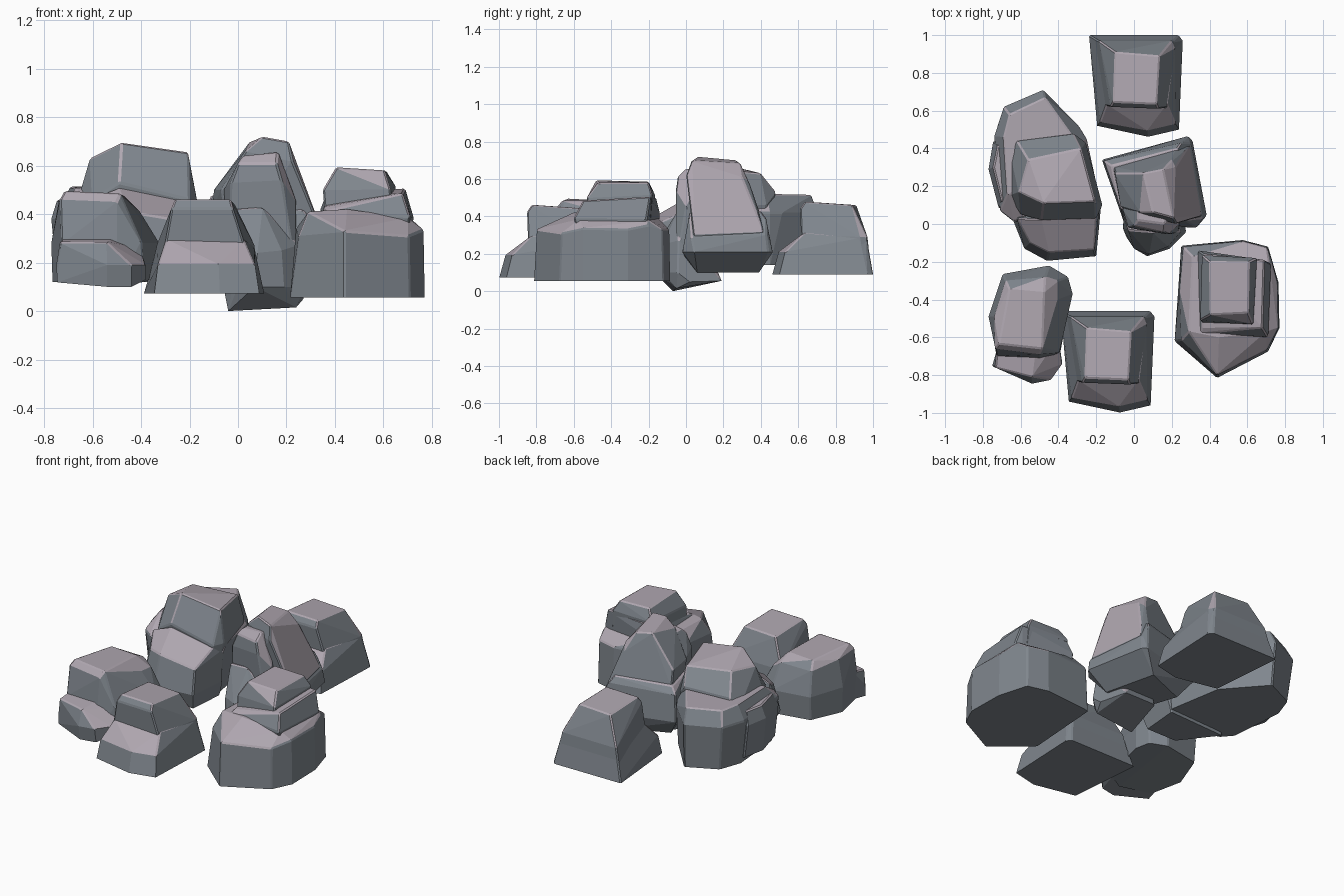
import bpy, bmesh
from mathutils import Vector


def material(name, rgb):
    m = bpy.data.materials.new(name)
    m.diffuse_color = (*rgb, 1)
    return m


STONE = material("blue_grey_stone", (0.215, 0.24, 0.27))
TOP = material("pale_mauve_stone", (0.43, 0.385, 0.435))


def chunk(name, points, offset):
    """One convex, slightly chipped block of stone."""
    bm = bmesh.new()
    for p in points:
        bm.verts.new(Vector(p) + Vector(offset))
    res = bmesh.ops.convex_hull(bm, input=bm.verts)
    loose = {g for g in res["geom_interior"] + res["geom_unused"]
             if isinstance(g, bmesh.types.BMVert)}
    bmesh.ops.delete(bm, geom=list(loose), context='VERTS')
    bmesh.ops.dissolve_limit(bm, angle_limit=0.12, verts=bm.verts, edges=bm.edges)
    sharp = [e for e in bm.edges if e.is_manifold and e.calc_face_angle() > 0.55
             and max(v.co.z for v in e.verts) > 0.25]
    bmesh.ops.bevel(bm, geom=sharp, offset=0.007, segments=1, profile=0.5,
                    affect='EDGES', clamp_overlap=True)
    bmesh.ops.recalc_face_normals(bm, faces=bm.faces)
    mesh = bpy.data.meshes.new(name)
    bm.to_mesh(mesh)
    bm.free()
    ob = bpy.data.objects.new(name, mesh)
    bpy.context.collection.objects.link(ob)
    return ob


def is_pale(f):
    """Upward faces and chipped top edges are pale; back slopes must be flatter."""
    n = f.normal
    if f.calc_area() < 0.005 and n.z > 0.45:
        return True
    return n.z > (0.8 if n.y > 0.3 else 0.6)


def rock(name, chunks, offset=(0, 0, 0), extra=lambda f: False):
    """Fuses chunks into one closed rock and colours it by face direction."""
    ob, *others = [chunk(name if i == 0 else "helper_chunk", pts, offset)
                   for i, pts in enumerate(chunks)]
    for o in others:
        o.hide_render = True
        mod = ob.modifiers.new("fuse", 'BOOLEAN')
        mod.operation, mod.solver, mod.object = 'UNION', 'EXACT', o
    bpy.context.view_layer.update()
    fused = bpy.data.meshes.new_from_object(
        ob.evaluated_get(bpy.context.evaluated_depsgraph_get()))
    ob.modifiers.clear()
    ob.data = fused
    for o in others:
        bpy.data.objects.remove(o)
    fused.materials.clear()
    fused.materials.append(STONE)
    fused.materials.append(TOP)
    bm = bmesh.new()
    bm.from_mesh(fused)
    bm.normal_update()
    for f in bm.faces:
        f.material_index = 1 if is_pale(f) or extra(f) else 0
        f.smooth = False
    bm.to_mesh(fused)
    bm.free()
    return ob


def ring(z, *xy):
    return [(x, y, z) for x, y in xy]


# Stepped wedge rock, used at the back and again at the front
wedge_ledge = (
    ring(0.09, (-.238, 1.0), (.235, 1.0), (.258, .97), (.238, .50), (.075, .462), (-.195, .52))
    + ring(.21, (-.18, .54), (.07, .495), (.22, .53))
    + ring(.315, (-.145, .635), (.175, .635))
    + ring(.29, (-.18, .965), (.20, .965), (.215, .93)))
wedge_body = (
    ring(.10, (-.23, .99), (.23, .99), (.245, .965), (-.17, .64), (.22, .64))
    + ring(.29, (-.185, .97), (.20, .97), (.217, .93))
    + ring(.30, (-.15, .625), (.175, .615))
    + ring(.44, (-.125, .62), (.13, .61))
    + [(-.10, .91, .46), (.135, .89, .46), (.12, .635, .478), (-.11, .645, .478)])
rock("back_rock", [wedge_ledge, wedge_body])
rock("front_rock", [wedge_ledge, wedge_body], (-.15, -1.46, -.017))

# Broad rock on the right: base slab, shoulder and cap
right_outline = [(.44, -.815), (.71, -.675), (.77, -.55), (.765, -.31), (.74, -.21), (.71, -.12),
                 (.575, -.085), (.25, -.115), (.225, -.345), (.215, -.62)]
right_base = (
    ring(.055, *right_outline)
    + [(.44, -.80, .33), (.705, -.665, .31), (.765, -.55, .335), (.76, -.31, .33),
       (.735, -.21, .35), (.705, -.125, .33), (.575, -.09, .33), (.26, -.12, .34),
       (.24, -.345, .34), (.25, -.615, .31), (.31, -.17, .41), (.29, -.57, .41),
       (.45, -.60, .42), (.70, -.57, .385), (.715, -.20, .38)])
right_shoulder = (
    ring(.25, (.33, -.56), (.70, -.56), (.68, -.2), (.35, -.15))
    + [(.35, -.58, .41), (.71, -.60, .39), (.725, -.21, .385), (.34, -.14, .42),
       (.36, -.55, .43), (.68, -.55, .485), (.69, -.19, .505), (.37, -.16, .50)])
right_cap = (
    ring(.38, (.36, -.53), (.64, -.54), (.66, -.19), (.36, -.17))
    + [(.35, -.51, .50), (.63, -.53, .50), (.65, -.18, .515), (.36, -.165, .515),
       (.40, -.20, .585), (.61, -.20, .58), (.605, -.47, .58), (.405, -.48, .593)])
rock("right_rock", [right_base, right_shoulder, right_cap])

# Rounded rock at the front left, with a low step in front
left_body = (
    [(-.765, -.49, .12), (-.69, -.275, .13), (-.45, -.23, .13), (-.355, -.285, .14),
     (-.335, -.38, .14), (-.39, -.68, .12), (-.50, -.73, .10), (-.72, -.70, .12)]
    + ring(.28, (-.77, -.49), (-.695, -.265), (-.45, -.22), (-.35, -.28),
           (-.325, -.37), (-.395, -.68), (-.73, -.70))
    + [(-.735, -.66, .46), (-.50, -.69, .45), (-.405, -.40, .41), (-.405, -.30, .40),
       (-.74, -.49, .45), (-.68, -.30, .43), (-.47, -.28, .44),
       (-.66, -.345, .48), (-.475, -.36, .48), (-.485, -.66, .485), (-.715, -.635, .495)])
left_step = (
    [(-.745, -.755, .118), (-.54, -.83, .10), (-.44, -.81, .10), (-.38, -.735, .13),
     (-.40, -.60, .13), (-.71, -.60, .13)]
    + ring(.19, (-.75, -.75), (-.54, -.845), (-.44, -.825), (-.38, -.74))
    + [(-.735, -.76, .285), (-.54, -.81, .285), (-.725, -.66, .30), (-.52, -.66, .30),
       (-.41, -.71, .21), (-.40, -.60, .26)])
rock("front_left_rock", [left_body, left_step])

# Long tall rock at the back left: low tail, high block, front shelf, side bulge
tall_tail = (
    ring(.14, (-.47, .69), (-.66, .60), (-.71, .46), (-.68, .1), (-.62, .03),
         (-.24, .0), (-.20, .1), (-.26, .45), (-.30, .50))
    + ring(.42, (-.48, .71), (-.69, .62), (-.74, .465), (-.71, .07),
           (-.64, .015), (-.175, .105), (-.25, .45), (-.29, .515))
    + [(-.47, .67, .515), (-.66, .58, .51), (-.69, .46, .515), (-.36, .50, .525),
       (-.67, .16, .51), (-.30, .43, .52)])
tall_block = (
    ring(.18, (-.60, .08), (-.22, .05), (-.30, .40), (-.60, .40))
    + ring(.46, (-.66, .15), (-.60, .05), (-.168, .10), (-.255, .43), (-.66, .40))
    + [(-.49, .02, .53), (-.20, .03, .46), (-.61, .17, .63), (-.48, .11, .695),
       (-.205, .12, .655), (-.28, .40, .63), (-.56, .34, .645), (-.62, .44, .52),
       (-.32, .48, .53)])
tall_shelf = (
    ring(.12, (-.43, -.14), (-.22, -.14), (-.60, .08), (-.20, .10))
    + ring(.22, (-.58, -.13), (-.46, -.195), (-.20, -.17), (-.64, .02), (-.175, .09))
    + [(-.55, -.10, .40), (-.45, -.15, .41), (-.21, -.135, .37), (-.62, .03, .46),
       (-.49, .025, .51), (-.20, .035, .45), (-.18, .11, .42)])
tall_bulge = (
    ring(.17, (-.75, .29), (-.69, .08), (-.72, .44), (-.6, .11), (-.6, .43))
    + ring(.38, (-.77, .29), (-.715, .08), (-.745, .44))
    + ring(.46, (-.745, .30), (-.70, .12), (-.72, .42), (-.6, .15), (-.6, .4)))
rock("tall_left_rock", [tall_tail, tall_block, tall_shelf, tall_bulge])

# Tall rock in the middle: wide lower block, tower, front step and low foot
lower_block = (
    ring(.10, (-.09, .28), (.18, .39), (.26, .06), (-.01, .04))
    + ring(.21, (-.17, .34), (.285, .465), (.31, .44), (.385, .045), (.33, -.02), (-.05, .0))
    + [(.365, .03, .285), (.30, .43, .30), (-.16, .335, .38), (.25, .43, .39),
       (-.12, .31, .42), (.23, .40, .43), (.27, .02, .42), (-.07, .08, .43)])
tower = (
    ring(.22, (-.06, .27), (.23, .38), (.32, .07), (-.03, .06))
    + [(.36, .04, .295), (.295, .42, .31), (-.11, .30, .41), (.22, .39, .43),
       (-.10, .27, .50), (-.07, .09, .50), (.20, .34, .58), (-.05, .25, .57),
       (.225, .0, .62), (.03, .06, .66), (.22, .30, .61),
       (.05, .27, .70), (.155, .29, .685), (.21, .03, .70), (.10, .06, .72)])
step = (
    ring(.15, (-.04, .0), (.24, -.05), (.24, .15), (-.04, .18))
    + [(-.06, .08, .50), (-.03, -.02, .53), (.18, -.055, .54), (.24, .0, .45),
       (.0, -.01, .61), (.16, -.045, .61), (.02, .02, .64), (.165, .0, .655),
       (.18, .1, .64), (.02, .15, .64)])
foot = (
    [(-.04, -.07, .0), (.24, -.05, .015), (.27, .02, .05), (.0, .19, .055), (.22, .19, .055)]
    + ring(.10, (-.06, -.02), (.0, -.13), (.07, -.17), (.19, -.13), (.275, -.045))
    + [(.0, -.13, .25), (.08, -.16, .24), (.18, -.12, .25), (.25, -.04, .27),
       (-.055, .05, .40), (-.03, -.035, .42), (.10, -.045, .43), (.21, -.01, .34)])
# The big right-hand face of the tower is pale too
rock("middle_rock", [lower_block, tower, step, foot],
     extra=lambda f: f.normal.x > 0.7 and f.normal.z > 0.25
     and f.calc_center_median().z > 0.38)
